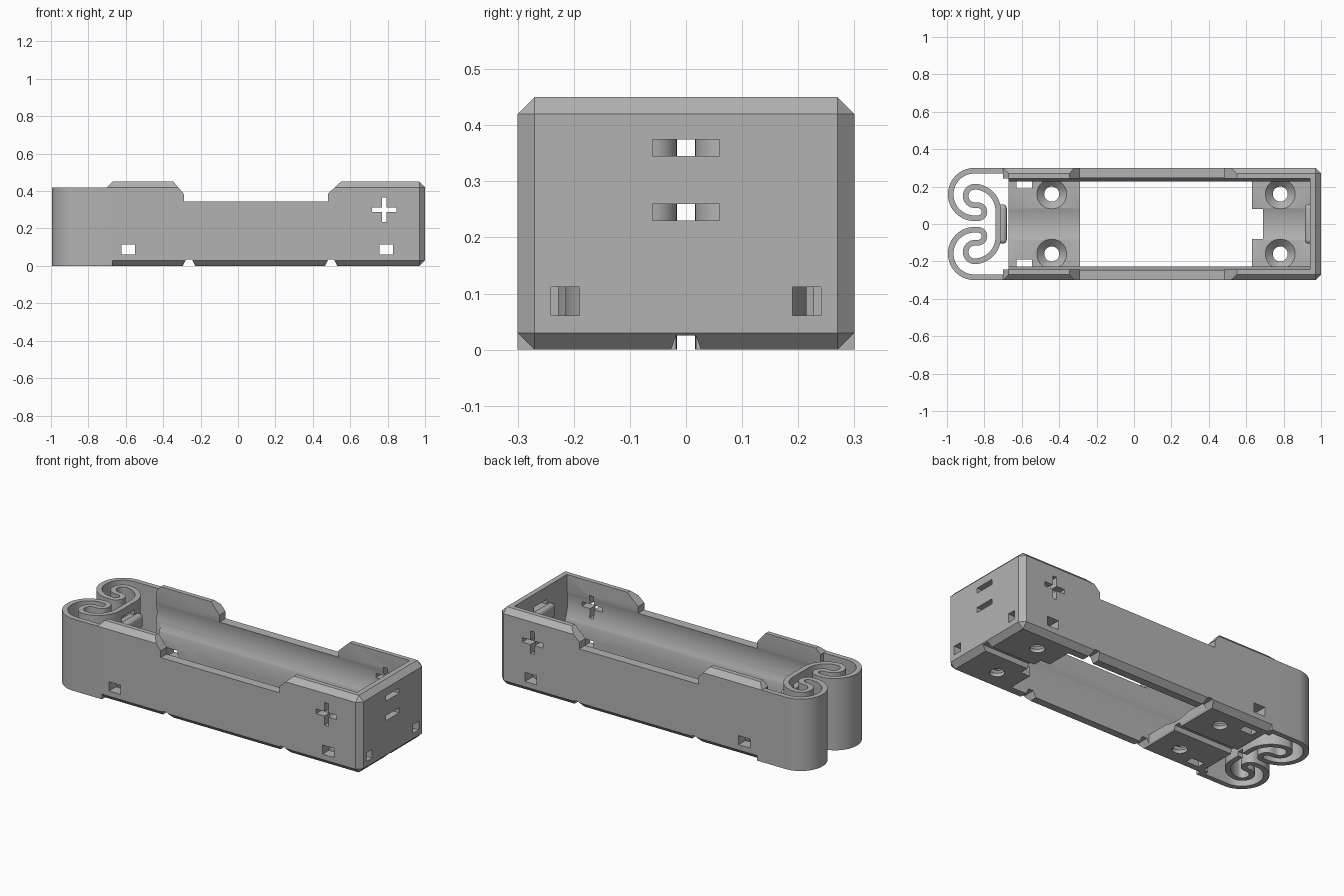
import bpy, bmesh
from math import sin, cos, radians, degrees, asin, sqrt, hypot

if "Cube" in bpy.data.objects:
    bpy.data.objects.remove(bpy.data.objects["Cube"], do_unlink=True)

grey = bpy.data.materials.new("plain grey plastic")
grey.use_nodes = True
GREY = (0.45, 0.45, 0.45, 1)
grey.diffuse_color = GREY
grey.node_tree.nodes["Principled BSDF"].inputs["Base Color"].default_value = GREY


def finish(name, bm):
    bmesh.ops.recalc_face_normals(bm, faces=bm.faces)
    mesh = bpy.data.meshes.new(name)
    bm.to_mesh(mesh)
    bm.free()
    mesh.materials.append(grey)
    ob = bpy.data.objects.new(name, mesh)
    bpy.context.collection.objects.link(ob)
    return ob


def prism(name, pts, axis, lo, hi):
    """Extrude a 2D outline along an axis."""
    place = {"x": lambda a, b, h: (h, a, b),
             "y": lambda a, b, h: (a, h, b),
             "z": lambda a, b, h: (a, b, h)}[axis]
    bm = bmesh.new()
    low = [bm.verts.new(place(a, b, lo)) for a, b in pts]
    high = [bm.verts.new(place(a, b, hi)) for a, b in pts]
    bm.faces.new(low)
    bm.faces.new(high)
    for i in range(len(pts)):
        j = (i + 1) % len(pts)
        bm.faces.new((low[i], low[j], high[j], high[i]))
    return finish(name, bm)


def box(name, x0, x1, y0, y1, z0, z1):
    return prism(name, [(x0, y0), (x1, y0), (x1, y1), (x0, y1)], "z", z0, z1)


def arc(cx, cy, r, a0, a1, n=16):
    return [(cx + r * cos(radians(a0 + (a1 - a0) * i / n)),
             cy + r * sin(radians(a0 + (a1 - a0) * i / n))) for i in range(n + 1)]


def mirrored(half, axis):
    """Append the reversed mirror image of an open outline."""
    flip = [(-a, b) if axis == 0 else (a, -b) for a, b in reversed(half)]
    return half + flip


def carve(ob, cutters):
    bpy.context.view_layer.objects.active = ob
    for c in cutters:
        c.hide_render = True
        m = ob.modifiers.new("cut", "BOOLEAN")
        m.operation, m.solver, m.object = "DIFFERENCE", "EXACT", c
        bpy.ops.object.modifier_apply(modifier=m.name)
        bpy.data.objects.remove(c, do_unlink=True)


def smooth(ob):
    bpy.ops.object.select_all(action="DESELECT")
    ob.select_set(True)
    bpy.context.view_layer.objects.active = ob
    bpy.ops.object.shade_smooth_by_angle(angle=radians(25))


# Outer case: chamfered everywhere but the upright and lower edges of the spring end
case = box("case", -0.70, 1, -0.30, 0.30, 0, 0.45)
bm = bmesh.new()
bm.from_mesh(case.data)
edges = []
for e in bm.edges:
    at_spring_end = all(v.co.x < 0 for v in e.verts)
    if not at_spring_end or all(v.co.z > 0.4 for v in e.verts):
        edges.append(e)
bmesh.ops.bevel(bm, geom=edges, offset=0.03, segments=1, profile=0.5, affect="EDGES")
bm.to_mesh(case.data)
bm.free()

# Cell cavity: flat floor, shallow groove and rounded walls
R, CZ, FLOOR, LOW, TOP = 0.25, 0.295, 0.06, 0.227, 0.243
groove = degrees(asin((FLOOR - CZ) / R))
wall_low = -degrees(asin(sqrt(R * R - LOW * LOW) / R))
wall_top = degrees(asin(sqrt(R * R - TOP * TOP) / R))
half = arc(0, CZ, R, -89.5, groove, 6) + [(LOW, FLOOR)]
half += arc(0, CZ, R, wall_low, wall_top, 14) + [(TOP, 0.6)]
cuts = [prism("cavity", mirrored(half, 0), "x", -0.8, 0.94)]
cuts.append(box("spring_room", -0.8, -0.67, -TOP, TOP, -0.1, 0.6))

# Lowered middle of the side walls
cuts.append(prism("wall_dip", [(-0.40, 0.515), (-0.29, 0.385), (-0.29, 0.345), (0.48, 0.345),
                               (0.48, 0.385), (0.62, 0.515)], "y", -0.5, 0.5))

# Floor opening with a notch
opening = [(-0.29, LOW), (0.63, LOW), (0.63, 0.08), (0.69, 0.08)]
cuts.append(prism("floor_opening", mirrored(opening, 1), "z", -0.1, 0.1))

# Wire channels under the case
cuts.append(prism("long_channel", [(-0.03, -0.01), (0.03, -0.01), (0.018, 0.025),
                                   (-0.018, 0.025)], "x", -0.8, 1.1))
for x in (-0.262, 0.498):
    cuts.append(prism("cross_channel", [(x - 0.038, -0.01), (x + 0.038, -0.01),
                                        (x + 0.015, 0.035), (x - 0.015, 0.035)], "y", -0.5, 0.5))

# Wire holes and plus marks through the side walls
for x in (-0.587, 0.793):
    cuts.append(box("side_hole", x - 0.037, x + 0.037, -0.5, 0.5, 0.061, 0.114))
PX, PZ, L, W = 0.782, 0.30, 0.066, 0.013
plus = [(L, -W), (L, W), (W, W), (W, L), (-W, L), (-W, W),
        (-L, W), (-L, -W), (-W, -W), (-W, -L), (W, -L), (W, -W)]
cuts.append(prism("plus_mark", [(PX + a, PZ + b) for a, b in plus], "y", -0.5, 0.5))

for s in (-1, 1):
    y0, y1 = sorted((s * 0.19, s * 0.241))
    cuts.append(box("end_hole", 0.9, 1.1, y0, y1, 0.061, 0.112))
    y0, y1 = sorted((s * 0.19, s * 0.235))
    cuts.append(box("floor_hole", -0.627, -0.545, y0, y1, -0.1, 0.09))
    # Countersunk screw holes
    for x in (-0.44, 0.782):
        cuts.append(prism("screw_hole", arc(x, s * 0.16, 0.04, 0, 348.75, 31), "z", -0.1, 0.1))
        bm = bmesh.new()
        bmesh.ops.create_cone(bm, cap_ends=True, segments=32, radius1=0.035, radius2=0.09, depth=0.055)
        bmesh.ops.translate(bm, verts=bm.verts, vec=(x, s * 0.16, 0.0425))
        cuts.append(finish("countersink", bm))


# Contact strip slots
def slots(x0, x1):
    return [box("slot", x0, x1, -0.06, 0.06, z, z + 0.03) for z in (0.23, 0.345)]


cuts += slots(0.9, 1.1)
carve(case, cuts)
smooth(case)

# Curled spring: one ribbon from wall to wall, swept with constant thickness
path = [(-0.67, 0.285)] + arc(-0.853, 0.158, 0.127, 90, 270, 28)
path += arc(-0.834, 0.0655, 0.0345, -90, 90)
path += arc(-0.85, 0.15, 0.05, 270, 90)
path += arc(-0.856, 0.07, 0.13, 90, 0)
path = mirrored(path, 1)
left, right = [], []
for i, (x, y) in enumerate(path):
    ax, ay = path[max(i - 1, 0)]
    bx, by = path[min(i + 1, len(path) - 1)]
    d = hypot(bx - ax, by - ay)
    nx, ny = (ay - by) / d * 0.015, (bx - ax) / d * 0.015
    left.append((x + nx, y + ny))
    right.append((x - nx, y - ny))
spring = prism("curled_spring", left + right[::-1], "z", 0, 0.42)
carve(spring, slots(-0.77, -0.68)
      + [box("spring_channel", -0.77, -0.68, -0.018, 0.018, -0.1, 0.025)])
smooth(spring)

# Rounded contact ridges between the slots
for name, x0, x1 in (("spring_contact_ridge", -0.735, -0.68), ("end_contact_ridge", 0.913, 0.96)):
    ridge = box(name, x0, x1, -0.105, 0.105, 0.261, 0.344)
    bev = ridge.modifiers.new("round", "BEVEL")
    bev.width, bev.segments = 0.02, 4
    smooth(ridge)
